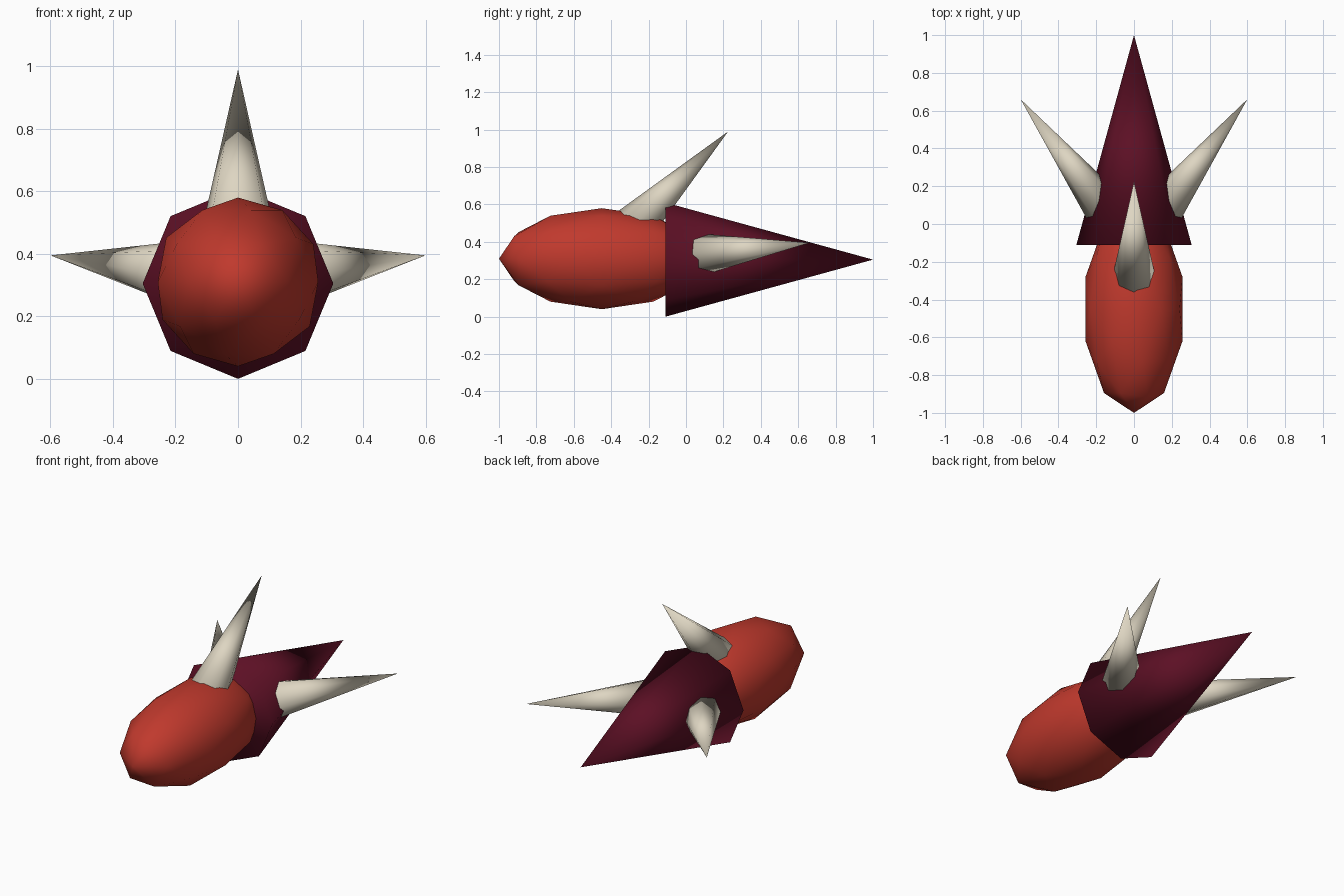
import bpy
from mathutils import Vector

default = bpy.data.objects.get("Cube")
if default:
    bpy.data.objects.remove(default, do_unlink=True)


def make_material(name, rgb):
    mat = bpy.data.materials.new(name)
    mat.use_nodes = True
    color = (*rgb, 1.0)
    mat.diffuse_color = color
    mat.node_tree.nodes["Principled BSDF"].inputs["Base Color"].default_value = color
    return mat


red = make_material("bright_red", (0.527, 0.041, 0.026))
maroon = make_material("dark_maroon", (0.107, 0.005, 0.018))
ivory = make_material("ivory", (0.73, 0.67, 0.54))


def finish(name, mat):
    obj = bpy.context.object
    obj.name = name
    obj.data.name = name
    obj.data.materials.append(mat)
    bpy.ops.object.shade_smooth()
    return obj


def make_cone(name, tip, direction, length, radius, mat):
    """Eight-sided cone with its point at tip, pointing along direction."""
    axis = Vector(direction).normalized()
    bpy.ops.mesh.primitive_cone_add(
        vertices=8, radius1=radius, radius2=0, depth=length,
        location=Vector(tip) - axis * length / 2,
        rotation=axis.to_track_quat('Z', 'Y').to_euler())
    return finish(name, mat)


# Rounded body, stretched from front to back
bpy.ops.mesh.primitive_ico_sphere_add(subdivisions=2, radius=1, location=(0, -0.45, 0.31))
bpy.context.object.scale = (0.27, 0.55, 0.27)
finish("body", red)

# Long cone behind the body
make_cone("tail_cone", (0, 1, 0.305), (0, 1, 0), 1.11, 0.305, maroon)

# Three swept-back spikes
make_cone("top_spike", (0, 0.225, 0.99), (0, 1, 1), 0.8, 0.128, ivory)
for side, sign in (("left", 1), ("right", -1)):
    make_cone(side + "_spike", (sign * 0.6, 0.66, 0.395),
              (sign * 0.61, 0.79, 0.085), 0.8, 0.122, ivory)
